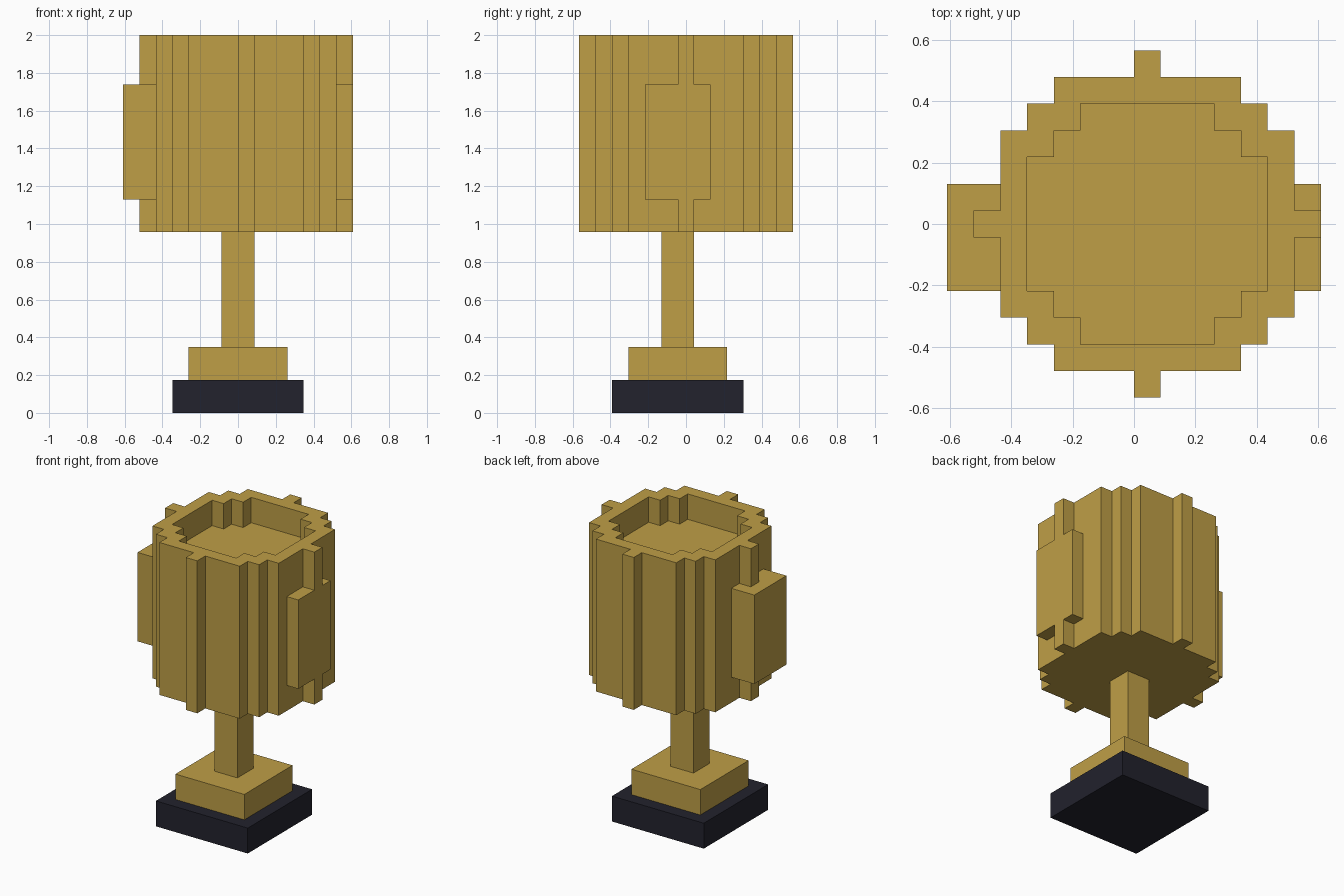
import bpy
import bmesh

if "Cube" in bpy.data.objects:
    bpy.data.objects.remove(bpy.data.objects["Cube"], do_unlink=True)

U = 2 / 23  # size of one block


def make_material(name, rgb):
    mat = bpy.data.materials.new(name)
    mat.use_nodes = True
    mat.diffuse_color = (*rgb, 1)
    mat.node_tree.nodes["Principled BSDF"].inputs["Base Color"].default_value = (*rgb, 1)
    return mat


gold = make_material("gold", (0.52, 0.345, 0.062))
black = make_material("black", (0.016, 0.016, 0.026))


def add_object(name, bm, mat):
    bmesh.ops.scale(bm, vec=(U, U, U), verts=bm.verts)
    bmesh.ops.recalc_face_normals(bm, faces=bm.faces)
    mesh = bpy.data.meshes.new(name)
    bm.to_mesh(mesh)
    bm.free()
    mesh.materials.append(mat)
    obj = bpy.data.objects.new(name, mesh)
    bpy.context.collection.objects.link(obj)
    return obj


def box(name, x, y, z, mat=gold):
    """Box from (low, high) ranges counted in blocks."""
    bm = bmesh.new()
    bmesh.ops.create_cube(bm, size=1)
    for v in bm.verts:
        v.co = [r[0] if c < 0 else r[1] for c, r in zip(v.co, (x, y, z))]
    return add_object(name, bm, mat)


def stepped_loop(quarter, centre_x):
    """Mirror a quarter outline into a full closed outline."""
    right = quarter + [(x, -y) for x, y in reversed(quarter)]
    full = right + [(-x, y) for x, y in reversed(right)]
    return [(x + centre_x, y) for x, y in full]


def ring(bm, loop, z):
    return [bm.verts.new((x, y, z)) for x, y in loop]


def wall(bm, low, high):
    n = len(low)
    for i in range(n):
        j = (i + 1) % n
        bm.faces.new((low[i], low[j], high[j], high[i]))


# Foot and stem
box("base", (-4, 4), (-4.5, 3.5), (0, 2), black)
box("plinth", (-3, 3), (-3.5, 2.5), (2, 4))
box("stem", (-1, 1), (-1.5, 0.5), (4, 11))

# Cup with stepped outer wall and shallow stepped hollow
outer = stepped_loop([(0.5, -6.5), (0.5, -5.5), (3.5, -5.5), (3.5, -4.5),
                      (4.5, -4.5), (4.5, -3.5), (5.5, -3.5)], 0.5)
inner = stepped_loop([(2.5, -4.5), (2.5, -3.5), (3.5, -3.5),
                      (3.5, -2.5), (4.5, -2.5)], 0.5)
bm = bmesh.new()
bottom, top = ring(bm, outer, 11), ring(bm, outer, 23)
floor, lip = ring(bm, inner, 21), ring(bm, inner, 23)
wall(bm, bottom, top)
wall(bm, floor, lip)
bm.faces.new(bottom)
bm.faces.new(floor)
rim_edges = [e for e in bm.edges if all(v.co.z == 23 for v in e.verts)]
bmesh.ops.triangle_fill(bm, edges=rim_edges, use_beauty=True, normal=(0, 0, 1))
add_object("cup", bm, gold)

# Handles, with ribs above and below them
for side, handle_x, rib_x in (("left", (6, 7), (6, 7)), ("right", (-7, -5), (-6, -5))):
    box(side + "_handle", handle_x, (-2.5, 1.5), (13, 20))
    box(side + "_lower_rib", rib_x, (-0.5, 0.5), (11, 13))
    box(side + "_upper_rib", rib_x, (-0.5, 0.5), (20, 23))
